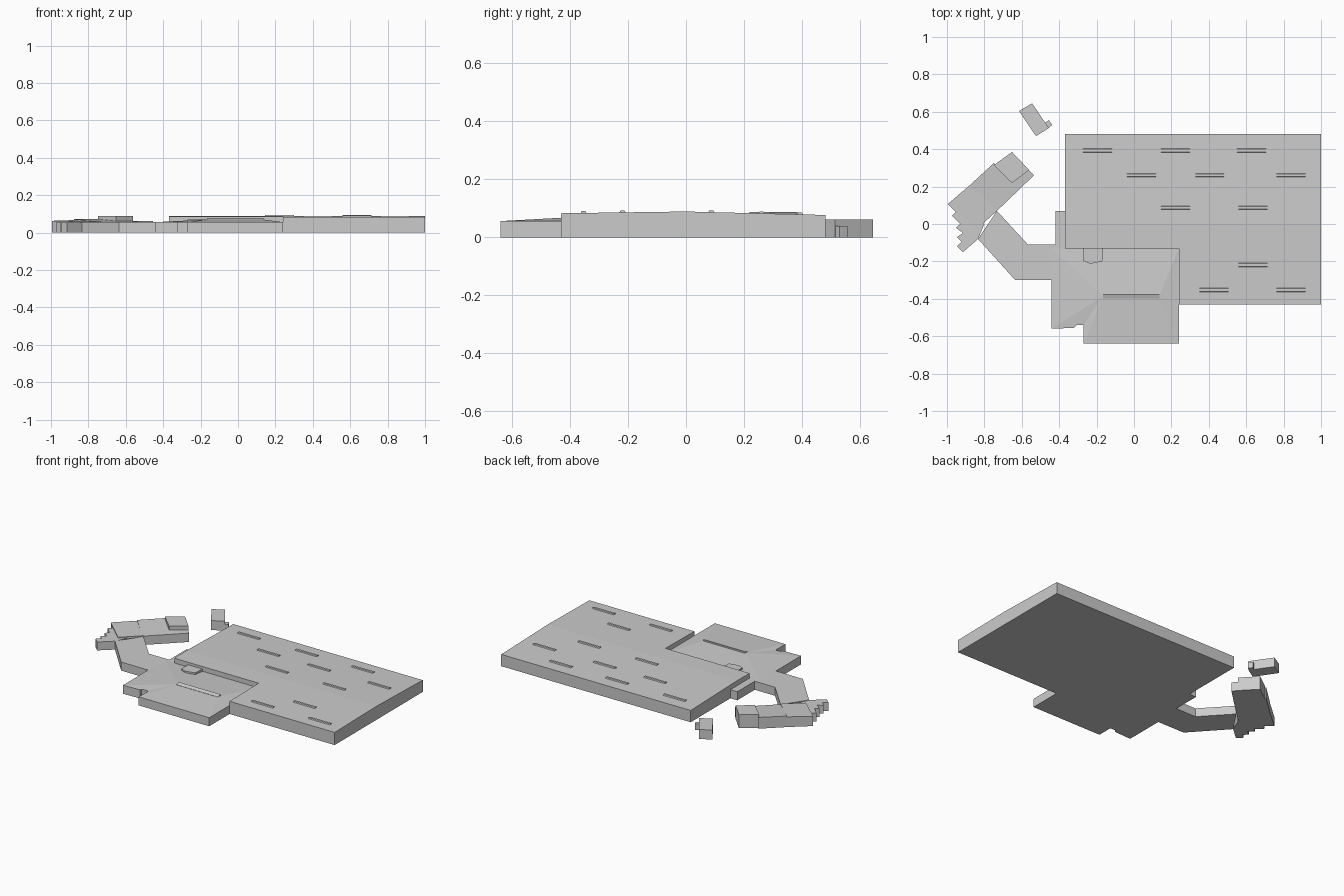
import bpy, bmesh


def finish(name, bm):
    bmesh.ops.recalc_face_normals(bm, faces=bm.faces[:])
    me = bpy.data.meshes.new(name)
    bm.to_mesh(me)
    bm.free()
    ob = bpy.data.objects.new(name, me)
    bpy.context.collection.objects.link(ob)
    return ob


def prism_bm(pts, top, base=0.0):
    """Extruded outline; top is one height or one height per point."""
    bm = bmesh.new()
    n = len(pts)
    tops = top if isinstance(top, (list, tuple)) else [top] * n
    lo = [bm.verts.new((x, y, base)) for x, y in pts]
    hi = [bm.verts.new((x, y, z)) for (x, y), z in zip(pts, tops)]
    bm.faces.new(lo[::-1])
    bm.faces.new(hi)
    for i in range(n):
        j = (i + 1) % n
        bm.faces.new((lo[i], lo[j], hi[j], hi[i]))
    return bm


def prism(name, pts, top, base=0.0):
    return finish(name, prism_bm(pts, top, base))


# Main hall: L-shaped plan with a very shallow gable along y = 0
def hall_z(y):
    return 0.089 - (0.025 * y if y > 0 else -0.014 * y)


bm = prism_bm([(-0.37, 0.48), (-0.37, -0.13), (0.24, -0.13), (0.24, -0.43),
               (1.0, -0.43), (1.0, 0.48)], 0.08)
bmesh.ops.bisect_plane(bm, geom=bm.verts[:] + bm.edges[:] + bm.faces[:],
                       plane_co=(0, 0, 0), plane_no=(0, 1, 0))
for v in bm.verts:
    if v.co.z > 0.04:
        v.co.z = hall_z(v.co.y)
finish("main_hall", bm)

# Roof skylights
SKYLIGHTS = [(-0.195, 0.393), (0.222, 0.393), (0.628, 0.393),
             (0.04, 0.26), (0.405, 0.26), (0.84, 0.26),
             (0.222, 0.087), (0.637, 0.087), (0.637, -0.219),
             (0.428, -0.353), (0.84, -0.353)]
for i, (cx, cy) in enumerate(SKYLIGHTS):
    bm = bmesh.new()
    bmesh.ops.create_cube(bm, size=1)
    z = hall_z(cy)
    for v in bm.verts:
        up = v.co.z > 0
        v.co = (cx + v.co.x * 0.155, cy + v.co.y * (0.014 if up else 0.024),
                z + (0.006 if up else -0.004))
    finish(f"skylight_{i + 1}", bm)

# Office block with a shallow hipped roof rising to a short ridge
LOW = 0.056
outline = [(-0.44, -0.13), (-0.44, -0.56), (-0.32, -0.555), (-0.32, -0.54),
           (-0.27, -0.54), (-0.27, -0.64), (0.24, -0.64), (0.24, -0.13)]
bm = bmesh.new()
lo = [bm.verts.new((x, y, 0)) for x, y in outline]
hi = [bm.verts.new((x, y, LOW)) for x, y in outline]
ridge = [bm.verts.new((-0.165, -0.385, 0.070)), bm.verts.new((0.135, -0.385, 0.070))]
bm.faces.new(lo[::-1])
for i in range(len(outline)):
    j = (i + 1) % len(outline)
    bm.faces.new((lo[i], lo[j], hi[j], hi[i]))
    a, b = (ridge[outline[k][0] > 0] for k in (i, j))
    bm.faces.new((hi[i], hi[j], b) if a is b else (hi[i], hi[j], b, a))
finish("office_block", bm)

# Raised light on the office ridge, and the bay against the hall wall
prism("office_roof_light", [(-0.165, -0.398), (0.135, -0.398), (0.135, -0.374), (-0.165, -0.374)],
      [0.071, 0.071, 0.079, 0.079], 0.05)
prism("roof_bay", [(-0.27, -0.12), (-0.27, -0.197), (-0.235, -0.213), (-0.17, -0.20),
                   (-0.165, -0.12)], 0.071, 0.03)

# Side annex and angled corridor
prism("side_annex", [(-0.42, -0.12), (-0.37, -0.12), (-0.37, 0.07), (-0.42, 0.07)], LOW)
prism("corridor", [(-0.37, -0.13), (-0.37, -0.11), (-0.567, -0.11), (-0.733, 0.07),
                   (-0.834, -0.08), (-0.635, -0.30), (-0.44, -0.30), (-0.44, -0.13)], LOW)

# Rotated wing: end section, long section with sloping roof, raised tower
prism("wing_end", [(-0.995, 0.107), (-0.845, -0.032), (-0.733, 0.07), (-0.877, 0.208)],
      [0.063, 0.059, 0.061, 0.067])
prism("wing_long", [(-0.877, 0.208), (-0.733, 0.07), (-0.535, 0.26), (-0.655, 0.38),
                    (-0.73, 0.305), (-0.75, 0.325)],
      [0.072, 0.058, 0.058, 0.070, 0.070, 0.074])
prism("wing_tower", [(-0.749, 0.315), (-0.652, 0.219), (-0.561, 0.289), (-0.652, 0.385)], 0.088)

# Stepped end of the wing
prism("wing_steps", [(-0.995, 0.107), (-0.952, 0.064), (-0.973, 0.043), (-0.93, 0.0),
                     (-0.952, -0.021), (-0.914, -0.048), (-0.947, -0.07), (-0.92, -0.096),
                     (-0.947, -0.118), (-0.914, -0.15), (-0.834, -0.08), (-0.80, 0.0)], 0.055)

# Detached hut with a small porch
prism("detached_hut", [(-0.615, 0.604), (-0.524, 0.47), (-0.455, 0.513), (-0.545, 0.645)], 0.062)
prism("hut_porch", [(-0.481, 0.535), (-0.465, 0.508), (-0.438, 0.529), (-0.455, 0.556)], 0.039)
